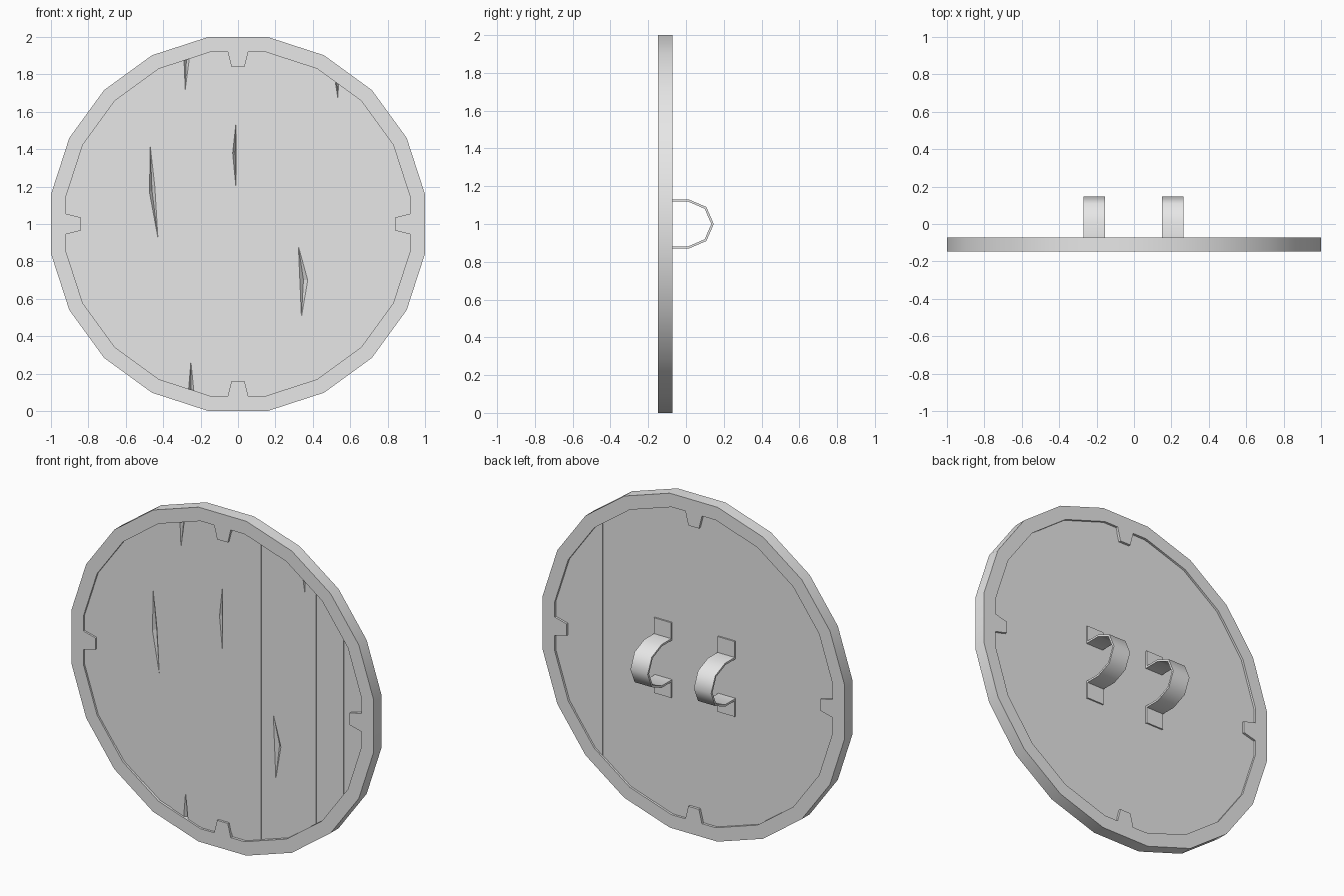
import bpy, bmesh
from math import cos, sin, pi, radians
from mathutils import Vector

if "Cube" in bpy.data.objects:
    bpy.data.objects.remove(bpy.data.objects["Cube"])

SIDES = 20
STEP = 2 * pi / SIDES
FRONT, BACK = -0.147, -0.072      # rim faces
PANEL_FRONT, PANEL_BACK = -0.132, -0.085

grey = bpy.data.materials.new("plain_grey")
grey.use_nodes = True
grey.diffuse_color = (0.8, 0.8, 0.8, 1)
grey.node_tree.nodes["Principled BSDF"].inputs["Base Color"].default_value = (0.8, 0.8, 0.8, 1)


def add_object(name, bm):
    bmesh.ops.recalc_face_normals(bm, faces=bm.faces)
    mesh = bpy.data.meshes.new(name)
    bm.to_mesh(mesh)
    bm.free()
    mesh.materials.append(grey)
    obj = bpy.data.objects.new(name, mesh)
    bpy.context.collection.objects.link(obj)
    return obj


def bake(obj):
    """Replace the mesh by its modified result."""
    graph = bpy.context.evaluated_depsgraph_get()
    mesh = bpy.data.meshes.new_from_object(obj.evaluated_get(graph))
    obj.modifiers.clear()
    obj.data = mesh


def smooth(obj, angle):
    bpy.ops.object.select_all(action="DESELECT")
    obj.select_set(True)
    bpy.context.view_layer.objects.active = obj
    bpy.ops.object.shade_smooth_by_angle(angle=radians(angle))


def polar(r, t, angle, y):
    """Point at distance r along a direction, t across it."""
    return Vector((r * cos(angle) - t * sin(angle), y, 1 + r * sin(angle) + t * cos(angle)))


def polygon(apothem, y):
    r = apothem / cos(STEP / 2)
    return [polar(r, 0, (k - 0.5) * STEP, y) for k in range(SIDES)]


def extrude(bm, depth):
    result = bmesh.ops.extrude_face_region(bm, geom=bm.faces[:])
    verts = [v for v in result["geom"] if isinstance(v, bmesh.types.BMVert)]
    bmesh.ops.translate(bm, verts=verts, vec=(0, depth, 0))


# Rim: faceted ring with four inward tabs
inner = []
for k, corner in enumerate(polygon(0.92, FRONT)):
    inner.append(corner)
    if k % 5 == 0:
        tab = [(0.92, -0.055), (0.84, -0.035), (0.84, 0.035), (0.92, 0.055)]
        inner += [polar(r, t, k * STEP, FRONT) for r, t in tab]
bm = bmesh.new()
for loop in (polygon(1, FRONT), inner):
    verts = [bm.verts.new(p) for p in loop]
    for a, b in zip(verts, verts[1:] + verts[:1]):
        bm.edges.new((a, b))
bmesh.ops.triangle_fill(bm, edges=bm.edges[:], use_beauty=True, normal=(0, -1, 0))
extrude(bm, BACK - FRONT)
smooth(add_object("rim", bm), 30)

# Planks: strips of the disc, each set at a slightly different depth
cuts = [-0.95, -0.72, -0.535, -0.34, -0.16, 0.05, 0.245, 0.43, 0.61, 0.79, 0.95]
front_raise = [4, 2, 0, 4, 2, -1, -5, 0, -2, -4]
back_raise = [0, 0, 0, 0, -2, 0, 0, 0, 2, 0]

# Dents by plank: outline points, then the deepest point
dents = {
    2: [[(-0.47, 1.44), (-0.475, 1.17), (-0.425, 0.9), (-0.443, 1.2), (-0.46, 1.18)]],
    3: [[(-0.283, 1.7), (-0.293, 1.95), (-0.25, 1.95), (-0.275, 1.9)],
        [(-0.252, 0.28), (-0.27, 0.06), (-0.23, 0.06), (-0.25, 0.12)]],
    4: [[(-0.009, 1.57), (-0.03, 1.38), (-0.009, 1.16), (-0.015, 1.38)]],
    6: [[(0.32, 0.9), (0.375, 0.7), (0.338, 0.48), (0.35, 0.7)]],
    7: [[(0.535, 1.66), (0.51, 1.82), (0.54, 1.82), (0.53, 1.75)]],
}

for i, (left, right) in enumerate(zip(cuts, cuts[1:])):
    front = PANEL_FRONT - front_raise[i] / 1000
    back = PANEL_BACK + back_raise[i] / 1000
    bm = bmesh.new()
    bm.faces.new([bm.verts.new(p) for p in polygon(0.95, front)])
    for x, side in ((left, -1), (right, 1)):
        bmesh.ops.bisect_plane(bm, geom=bm.verts[:] + bm.edges[:] + bm.faces[:], dist=1e-5,
                               plane_co=(x, 0, 0), plane_no=(side, 0, 0), clear_outer=True)
    extrude(bm, back - front)
    plank = add_object(f"plank_{i + 1}", bm)
    for points in dents.get(i, []):
        bm = bmesh.new()
        for x, z in points[:-1]:
            bm.verts.new((x, front - 0.002, z))
        bm.verts.new((points[-1][0], front + 0.02, points[-1][1]))
        bmesh.ops.convex_hull(bm, input=bm.verts[:])
        cutter = add_object("dent_cutter", bm)
        cutter.hide_render = True
        mod = plank.modifiers.new("dent", "BOOLEAN")
        mod.operation, mod.solver, mod.object = "DIFFERENCE", "EXACT", cutter
        bake(plank)
        bpy.data.objects.remove(cutter)

# Grips: bent straps with flat feet on the back
half = [(-0.076, 0.225), (-0.076, 0.13), (0.015, 0.13), (0.108, 0.09)]
path = half + [(0.147, 0)] + [(y, -z) for y, z in reversed(half)]
for name, x in (("left_grip", 0.208), ("right_grip", -0.212)):
    bm = bmesh.new()
    rows = [[bm.verts.new((x + s * 0.057, y, 1 + z)) for s in (-1, 1)] for y, z in path]
    for (a, b), (c, d) in zip(rows, rows[1:]):
        bm.faces.new((a, b, d, c))
    mesh = bpy.data.meshes.new(name)
    bm.to_mesh(mesh)
    bm.free()
    mesh.materials.append(grey)
    grip = bpy.data.objects.new(name, mesh)
    bpy.context.collection.objects.link(grip)
    mod = grip.modifiers.new("thickness", "SOLIDIFY")
    mod.thickness, mod.offset, mod.use_even_offset = 0.012, -1, True
    bake(grip)
    smooth(grip, 50)
